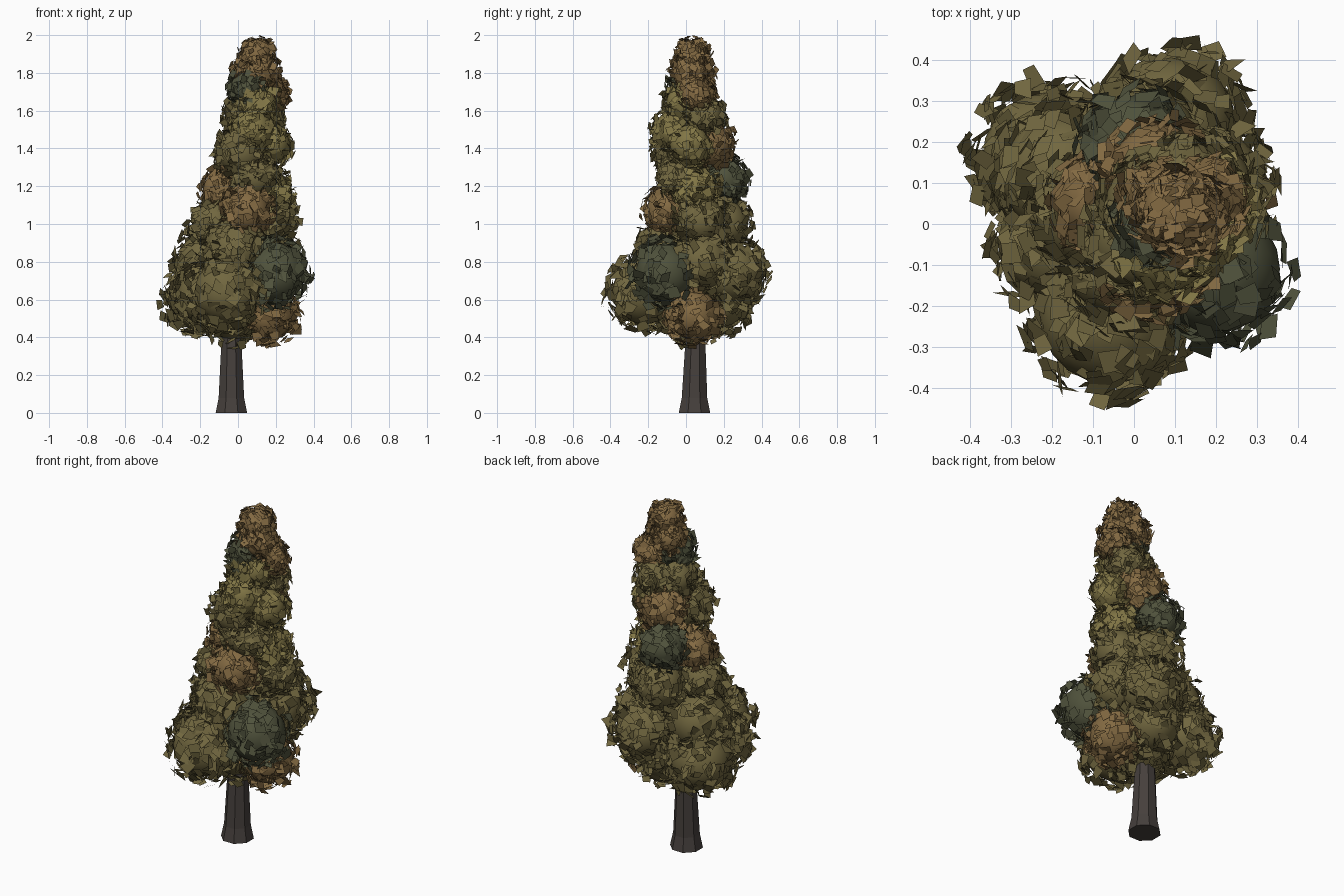
import bpy, bmesh, math, random
from mathutils import Vector, Matrix

if "Cube" in bpy.data.objects:
    bpy.data.objects.remove(bpy.data.objects["Cube"])

random.seed(4)


def material(name, rgb):
    m = bpy.data.materials.new(name)
    m.diffuse_color = (*rgb, 1)
    m.use_nodes = True
    m.node_tree.nodes["Principled BSDF"].inputs["Base Color"].default_value = m.diffuse_color
    return m


BARK = material("bark", (0.06, 0.05, 0.045))
LEAF = {
    "O": material("olive_leaf", (0.165, 0.135, 0.05)),
    "Y": material("yellow_leaf", (0.22, 0.18, 0.06)),
    "B": material("brown_leaf", (0.23, 0.145, 0.055)),
    "G": material("dark_green_leaf", (0.08, 0.085, 0.045)),
}


def make_object(name, bm, mat):
    me = bpy.data.meshes.new(name)
    bm.to_mesh(me)
    bm.free()
    me.materials.append(mat)
    ob = bpy.data.objects.new(name, me)
    bpy.context.collection.objects.link(ob)
    return ob


# Trunk: eight-sided, flared at the foot
def trunk():
    bm = bmesh.new()
    rings = []
    for x, y, z, r in [(-.035, .045, 0, .09), (-.035, .045, .08, .073),
                       (-.035, .05, .4, .056), (0, .05, 1.0, .035), (.08, .04, 1.7, .015)]:
        rings.append([bm.verts.new((x + r * math.cos(a), y + r * math.sin(a), z))
                      for a in [math.tau * (i + .5) / 8 for i in range(8)]])
    for lo, hi in zip(rings, rings[1:]):
        for i in range(8):
            j = (i + 1) % 8
            bm.faces.new((lo[i], lo[j], hi[j], hi[i]))
    bm.faces.new(rings[0][::-1])
    bm.faces.new(rings[-1])
    make_object("trunk", bm, BARK)


# Clump: smooth round core with loose four-sided leaves around it
def clump(name, x, y, z, r, kind):
    bm = bmesh.new()
    c = Vector((x, y, z))
    bmesh.ops.create_icosphere(bm, subdivisions=3, radius=r * 0.95, matrix=Matrix.Translation(c))
    for f in bm.faces:
        f.smooth = True
    for _ in range(210):
        d = Vector([random.gauss(0, 1) for _ in range(3)]).normalized()
        n = (d + 0.42 * Vector([random.gauss(0, 1) for _ in range(3)])).normalized()
        u = n.orthogonal().normalized()
        u = Matrix.Rotation(random.uniform(0, math.tau), 3, n) @ u
        v = n.cross(u)
        p = c + d * r * random.uniform(0.94, 1.24)
        s = (0.008 + 0.1 * r) * random.uniform(0.75, 1.25)
        quad = []
        for a, b in ((-1, -1), (1, -1), (1, 1), (-1, 1)):
            q = p + u * s * a * random.uniform(.55, 1.35) + v * s * b * random.uniform(.55, 1.35)
            q.z = min(q.z, 2.0)
            quad.append(bm.verts.new(q))
        bm.faces.new(quad)
    make_object(name, bm, LEAF[kind])


trunk()

# Crown: clumps from the wide skirt up to the tip
SKIRT = [
    (-.06, -.22, .64, .18, "O"), (.2, -.11, .74, .165, "G"), (.17, .04, .52, .14, "B"),
    (.09, .25, .74, .165, "O"), (-.21, .16, .6, .17, "O"), (-.03, .03, .54, .16, "O"),
    (-.17, .12, .8, .16, "O"), (.18, .09, .8, .15, "O"), (-.02, -.08, .86, .16, "O"),
    (-.17, -.04, .62, .16, "O"), (.02, .17, .6, .16, "O"),
]
MIDDLE = [
    (.05, -.09, 1.07, .125, "B"), (-.12, .02, 1.0, .125, "O"), (-.08, .05, 1.18, .11, "B"),
    (.17, .08, 1.02, .13, "O"), (.03, .2, 1.0, .135, "O"), (0, .2, 1.23, .12, "G"),
    (.16, .05, 1.18, .115, "Y"), (.09, -.03, 1.25, .12, "O"),
]
TOP = [
    (.02, -.04, 1.38, .13, "O"), (.17, .02, 1.42, .11, "Y"), (.06, .13, 1.42, .12, "B"),
    (.08, -.06, 1.5, .11, "Y"), (.13, .1, 1.57, .1, "O"), (.03, .05, 1.57, .105, "O"),
    (.17, .06, 1.69, .09, "B"), (.06, .01, 1.72, .1, "G"), (.11, -.01, 1.64, .1, "Y"),
    (.12, .02, 1.8, .095, "B"), (.06, .06, 1.8, .085, "B"), (.1, .035, 1.895, .083, "B"),
]
for i, spec in enumerate(SKIRT + MIDDLE + TOP):
    clump(f"leaf_clump_{i + 1}", *spec)
